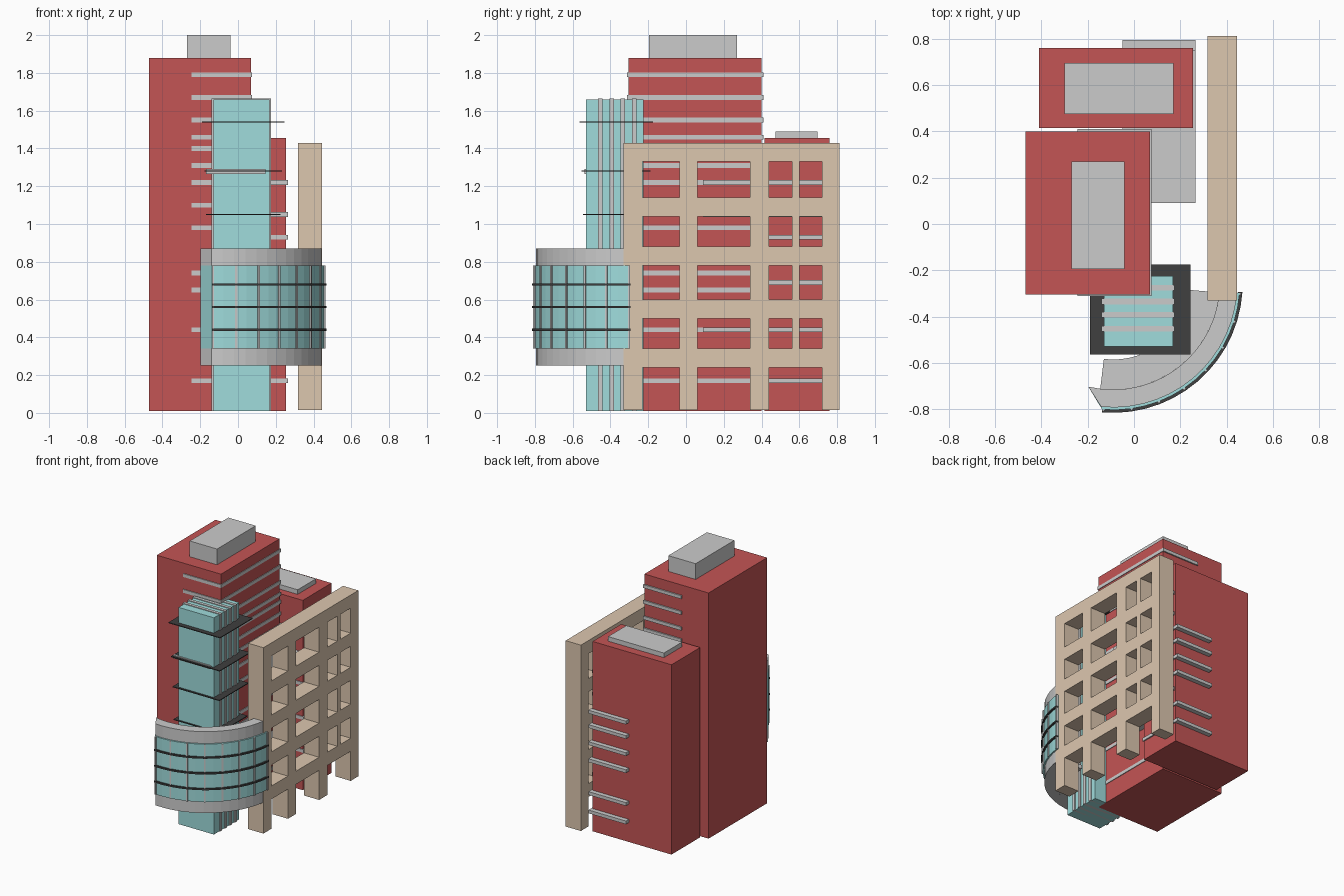
import bpy, bmesh
from math import cos, sin, radians

if "Cube" in bpy.data.objects:
    bpy.data.objects.remove(bpy.data.objects["Cube"])


def material(name, rgb):
    m = bpy.data.materials.new(name)
    m.diffuse_color = (*rgb, 1)
    m.use_nodes = True
    m.node_tree.nodes["Principled BSDF"].inputs["Base Color"].default_value = m.diffuse_color
    return m


RED = material("red_brick", (0.55, 0.09, 0.09))
CYAN = material("cyan_glass", (0.35, 0.72, 0.72))
BEIGE = material("beige_stone", (0.72, 0.57, 0.43))
DARK = material("dark_metal", (0.05, 0.05, 0.05))


def finish(name, bm, mat=None):
    bmesh.ops.recalc_face_normals(bm, faces=bm.faces)
    me = bpy.data.meshes.new(name)
    bm.to_mesh(me)
    bm.free()
    ob = bpy.data.objects.new(name, me)
    bpy.context.collection.objects.link(ob)
    if mat:
        me.materials.append(mat)
    return ob


def boxes(name, items, mat=None):
    """One object from (x0, x1, y0, y1, z0, z1) boxes."""
    bm = bmesh.new()
    for x0, x1, y0, y1, z0, z1 in items:
        for v in bmesh.ops.create_cube(bm, size=1)["verts"]:
            v.co = (x1 if v.co.x > 0 else x0, y1 if v.co.y > 0 else y0,
                    z1 if v.co.z > 0 else z0)
    return finish(name, bm, mat)


CX, CY = -0.09, -0.256


def arc_bands(name, bands, mat=None, n=14):
    """Curved walls (r_in, r_out, z0, z1, inner start angle, outer start angle, end angle)."""
    bm = bmesh.new()
    for r0, r1, z0, z1, a0, a1, end in bands:
        prev = first = None
        for i in range(n + 1):
            ring = []
            for r, a, z in ((r0, a0, z0), (r1, a1, z0), (r1, a1, z1), (r0, a0, z1)):
                t = radians(a + (end - a) * i / n)
                ring.append(bm.verts.new((CX + r * cos(t), CY + r * sin(t), z)))
            if prev:
                for k in range(4):
                    j = (k + 1) % 4
                    bm.faces.new((prev[k], prev[j], ring[j], ring[k]))
            first, prev = first or ring, ring
        bm.faces.new(first)
        bm.faces.new(prev)
    return finish(name, bm, mat)


# Two brick towers and their roof boxes
boxes("main_tower", [(-.47, .07, -.305, .40, .01, 1.88)], RED)
boxes("rear_tower", [(-.41, .255, .415, .76, .01, 1.455)], RED)
boxes("roof_boxes", [(-.27, -.04, -.195, .27, 1.88, 2.0),
                     (-.30, .17, .475, .695, 1.455, 1.49)])

# Grey ledges wrapping the tower corners
T = .0125
boxes("main_ledges", [(-.245, .075, -.312, .41, z - T, z + T) for z in
                      (1.79, 1.67, 1.55, 1.46, 1.40, 1.31, 1.22, 1.10, .98, .74, .65, .44, .17)])
boxes("rear_ledges", [(-.05, .265, .09, .75, z - T, z + T) for z in (1.22, 1.05, .44)]
      + [(-.05, .265, .41, .795, z - T, z + T) for z in (.93, .82, .69, .56, .31, .17)])

# Freestanding stone screen with openings
wall = boxes("window_screen", [(.317, .445, -.33, .812, .015, 1.43)], BEIGE)
cols = [(-.23, -.035), (.06, .34), (.44, .56), (.60, .72)]
rows = [(1.14, 1.33), (.88, 1.04), (.60, .78), (.34, .50)]
cuts = [(.2, .6, *c, *r) for c in cols for r in rows]
cuts += [(.2, .6, *c, -.1, .24) for c in cols[:2] + [(.44, .72)]]
cutter = boxes("opening_cutter", cuts)
cutter.hide_render = True
mod = wall.modifiers.new("openings", "BOOLEAN")
mod.operation, mod.solver, mod.object = "DIFFERENCE", "EXACT", cutter
bpy.context.view_layer.update()
cut_mesh = bpy.data.meshes.new_from_object(
    wall.evaluated_get(bpy.context.evaluated_depsgraph_get()))
wall.modifiers.clear()
wall.data = cut_mesh
bpy.data.objects.remove(cutter)

# Glass shaft with grey fins, thin dark plates and a front bar
boxes("glass_shaft", [(-.13, .168, -.53, -.225, .01, 1.66)], CYAN)
boxes("shaft_fins", [(-.14, .176, y - .012, y + .012, .01, 1.665)
                     for y in (-.275, -.335, -.393, -.453)])
boxes("shaft_plates", [(-.19 + e, .245 - e, -.565 + e, -.175 - e, z - .003, z + .003)
                       for z, e in ((1.54, 0), (1.28, .012), (1.05, .02), (.80, .025))], DARK)
boxes("shaft_bar", [(-.17, .145, -.538, -.52, 1.265, 1.29)])

# Curved glazed gallery
arc_bands("gallery_glass", [(.46, .548, .34, .78, -103.5, -95, -4.5)], CYAN)
arc_bands("gallery_parapets", [(.46, .537, z, z + .09, -103.5, -95.5, -5) for z in (.25, .78)])
arc_bands("gallery_floor", [(.33, .46, .25, .28, -97, -97, -5)])
arc_bands("gallery_rails", [(.54, .56, z - .006, z + .006, -95, -95, -4) for z in (.44, .56, .68)], DARK)
arc_bands("gallery_mullions", [(.54, .555, .34, .78, a - .6, a - .6, a + .6)
                               for a in [-94.4 + 12.8 * i for i in range(8)]], None, 1)
